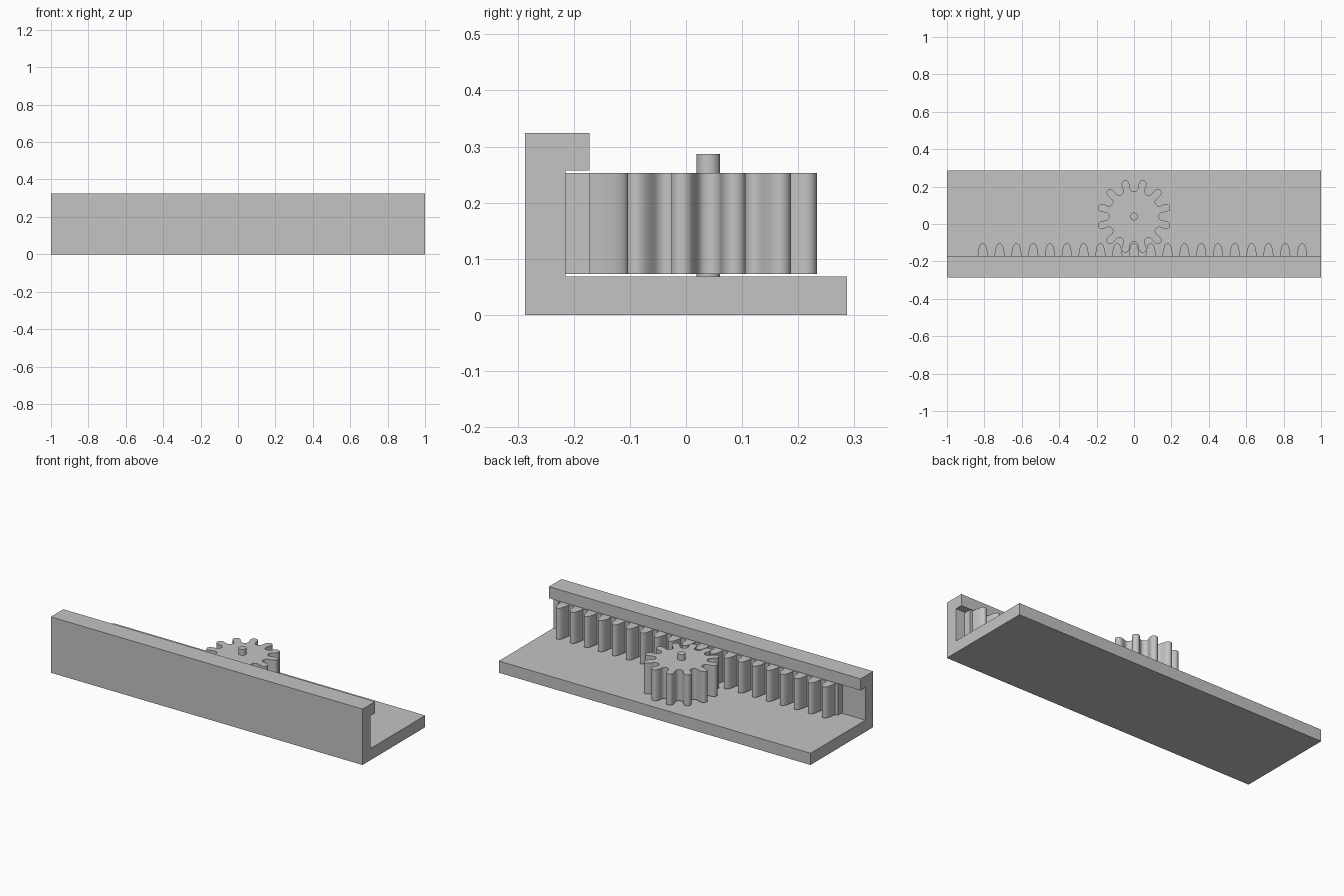
import bpy, bmesh, math
from mathutils import Vector
from mathutils.geometry import interpolate_bezier

if "Cube" in bpy.data.objects:
    bpy.data.objects.remove(bpy.data.objects["Cube"], do_unlink=True)

# One plain grey for every part
GREY = (0.55, 0.55, 0.55, 1)
grey = bpy.data.materials.new("plain grey")
grey.use_nodes = True
grey.diffuse_color = GREY
grey.node_tree.nodes["Principled BSDF"].inputs["Base Color"].default_value = GREY


def prism(name, outline, sweep, smooth=False):
    """Extrude a closed 3D outline along the sweep vector."""
    bm = bmesh.new()
    face = bm.faces.new([bm.verts.new(p) for p in outline])
    ext = bmesh.ops.extrude_face_region(bm, geom=[face], use_keep_orig=True)
    top = [v for v in ext["geom"] if isinstance(v, bmesh.types.BMVert)]
    bmesh.ops.translate(bm, verts=top, vec=sweep)
    bmesh.ops.recalc_face_normals(bm, faces=bm.faces)
    mesh = bpy.data.meshes.new(name)
    bm.to_mesh(mesh)
    bm.free()
    mesh.materials.append(grey)
    obj = bpy.data.objects.new(name, mesh)
    bpy.context.collection.objects.link(obj)
    if smooth:
        bpy.ops.object.select_all(action="DESELECT")
        obj.select_set(True)
        bpy.context.view_layer.objects.active = obj
        bpy.ops.object.shade_smooth_by_angle(angle=math.radians(35))
    return obj


def bezier(points, steps):
    return interpolate_bezier(*[Vector((a, b, 0)) for a, b in points], steps)


def circle(radius, z, centre_y, sides=48):
    turn = 2 * math.pi / sides
    return [(radius * math.cos(i * turn), centre_y + radius * math.sin(i * turn), z)
            for i in range(sides)]


GEAR_Y = 0.04
TEETH = 12
PITCH = 0.0898
LOW, HIGH = 0.073, 0.253

# Housing: base plate, back wall and overhanging lip in one profile
section = [(-0.287, 0), (0.287, 0), (0.287, 0.068), (-0.215, 0.068),
           (-0.215, 0.257), (-0.172, 0.257), (-0.172, 0.324), (-0.287, 0.324)]
prism("housing", [(-1, y, z) for y, z in section], (2, 0, 0))

# Rack: straight bar with a row of rounded teeth
ROOT, BACK = -0.172, -0.215
half = bezier([(-0.028, 0), (-0.024, 0.03), (-0.021, 0.069), (0, 0.069)], 12)
tooth = [(p.x, p.y) for p in half] + [(-p.x, p.y) for p in reversed(half[:-1])]
centres = [(i - 9) * PITCH for i in range(20)]
left, right = centres[0] - PITCH / 2, centres[-1] + PITCH / 2
outline = [(left, BACK, LOW), (left, ROOT, LOW)]
outline += [(c + x, ROOT + y, LOW) for c in centres for x, y in tooth]
outline += [(right, ROOT, LOW), (right, BACK, LOW)]
prism("rack", outline, (0, 0, HIGH - LOW), True)

# Pinion: half a tooth as (angle, radius), mirrored and repeated
fillet = bezier([(-15, 0.134), (-10, 0.134), (-7.2, 0.142), (-7, 0.155)], 9)
flank = bezier([(-7, 0.155), (-7.4, 0.185), (-5, 0.199), (0, 0.2)], 12)
half = fillet + flank[1:]
tooth = [(p.x, p.y) for p in half] + [(-p.x, p.y) for p in reversed(half[1:-1])]
outline = []
for i in range(TEETH):
    for angle, radius in tooth:
        a = math.radians(angle + (i + 0.5) * 360 / TEETH)
        outline.append((radius * math.cos(a), GEAR_Y + radius * math.sin(a), LOW))
prism("pinion_gear", outline, (0, 0, HIGH - LOW), True)

# Axle pin with a flush round foot in the base
prism("axle_pin", circle(0.021, 0.03, GEAR_Y), (0, 0, 0.257), True)
prism("axle_foot", circle(0.1, 0, GEAR_Y), (0, 0, 0.035), True)
